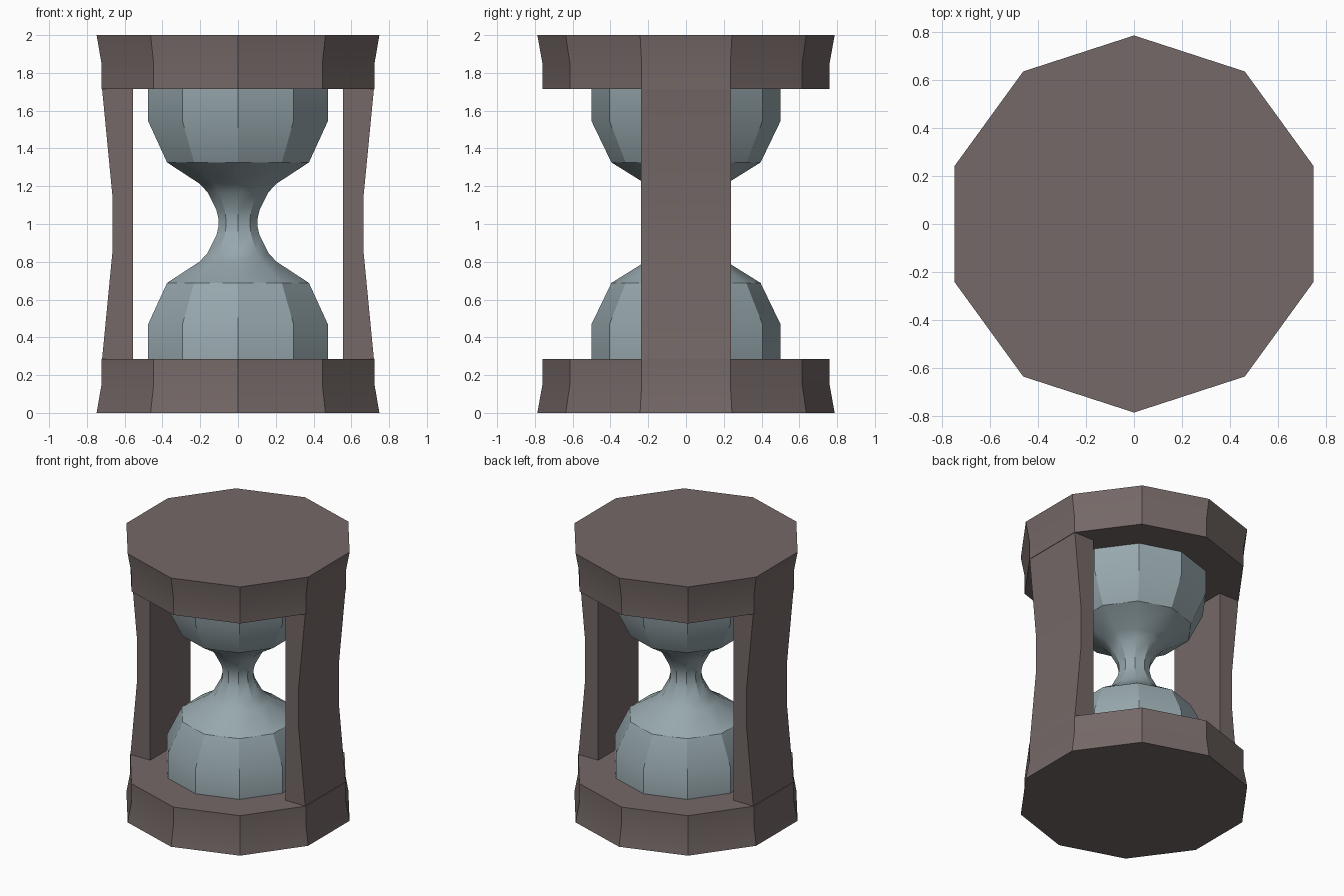
import bpy
import bmesh
from math import cos, sin, pi, radians

cube = bpy.data.objects.get("Cube")
if cube:
    bpy.data.objects.remove(cube)

SIDES = 10


def material(name, rgb):
    mat = bpy.data.materials.new(name)
    mat.use_nodes = True
    mat.diffuse_color = (*rgb, 1)
    mat.node_tree.nodes["Principled BSDF"].inputs["Base Color"].default_value = (*rgb, 1)
    return mat


def finish(name, bm, mat):
    bmesh.ops.recalc_face_normals(bm, faces=bm.faces)
    mesh = bpy.data.meshes.new(name)
    bm.to_mesh(mesh)
    bm.free()
    mesh.materials.append(mat)
    obj = bpy.data.objects.new(name, mesh)
    bpy.context.collection.objects.link(obj)
    bpy.ops.object.select_all(action="DESELECT")
    obj.select_set(True)
    bpy.context.view_layer.objects.active = obj
    bpy.ops.object.shade_smooth_by_angle(angle=radians(30))
    return obj


def lathe(name, profile, mat):
    """Ten-sided turned solid from (radius, height) pairs, corners on the y axis."""
    bm = bmesh.new()
    rings = []
    for r, z in profile:
        angles = [pi / 2 + 2 * pi * i / SIDES for i in range(SIDES)]
        rings.append([bm.verts.new((r * cos(a), r * sin(a), z)) for a in angles])
    for low, high in zip(rings, rings[1:]):
        for i in range(SIDES):
            j = (i + 1) % SIDES
            bm.faces.new((low[i], low[j], high[j], high[i]))
    bm.faces.new(rings[0])
    bm.faces.new(rings[-1])
    return finish(name, bm, mat)


def pillar(name, side, mat):
    """Upright with a flat inner face and a waisted outer face."""
    outer = [(0.72, 0.28), (0.665, 0.85), (0.665, 1.15), (0.72, 1.72)]
    outline = outer + [(0.557, 1.72), (0.557, 0.28)]
    bm = bmesh.new()
    face = bm.faces.new([bm.verts.new((side * x, -0.237, z)) for x, z in outline])
    new = bmesh.ops.extrude_face_region(bm, geom=[face])["geom"]
    moved = [v for v in new if isinstance(v, bmesh.types.BMVert)]
    bmesh.ops.translate(bm, verts=moved, vec=(0, 0.474, 0))
    return finish(name, bm, mat)


wood = material("dark wood", (0.175, 0.139, 0.135))
glass = material("blue grey glass", (0.31, 0.39, 0.42))

# End plates, flared towards the outside
plate = [(0.787, 0), (0.76, 0.15), (0.76, 0.285)]
lathe("bottom_plate", plate, wood)
lathe("top_plate", [(r, 2 - z) for r, z in plate], wood)

# Side pillars
pillar("left_pillar", 1, wood)
pillar("right_pillar", -1, wood)

# Glass body: lower bulb up to the neck, then mirrored
MID = 1.007
half = [(0.5, 0.27), (0.5, 0.47), (0.395, 0.688), (0.215, 0.80),
        (0.17, 0.845), (0.12, 0.94), (0.109, 0.985)]
lathe("glass_bulbs", half + [(r, 2 * MID - z) for r, z in reversed(half)], glass)
